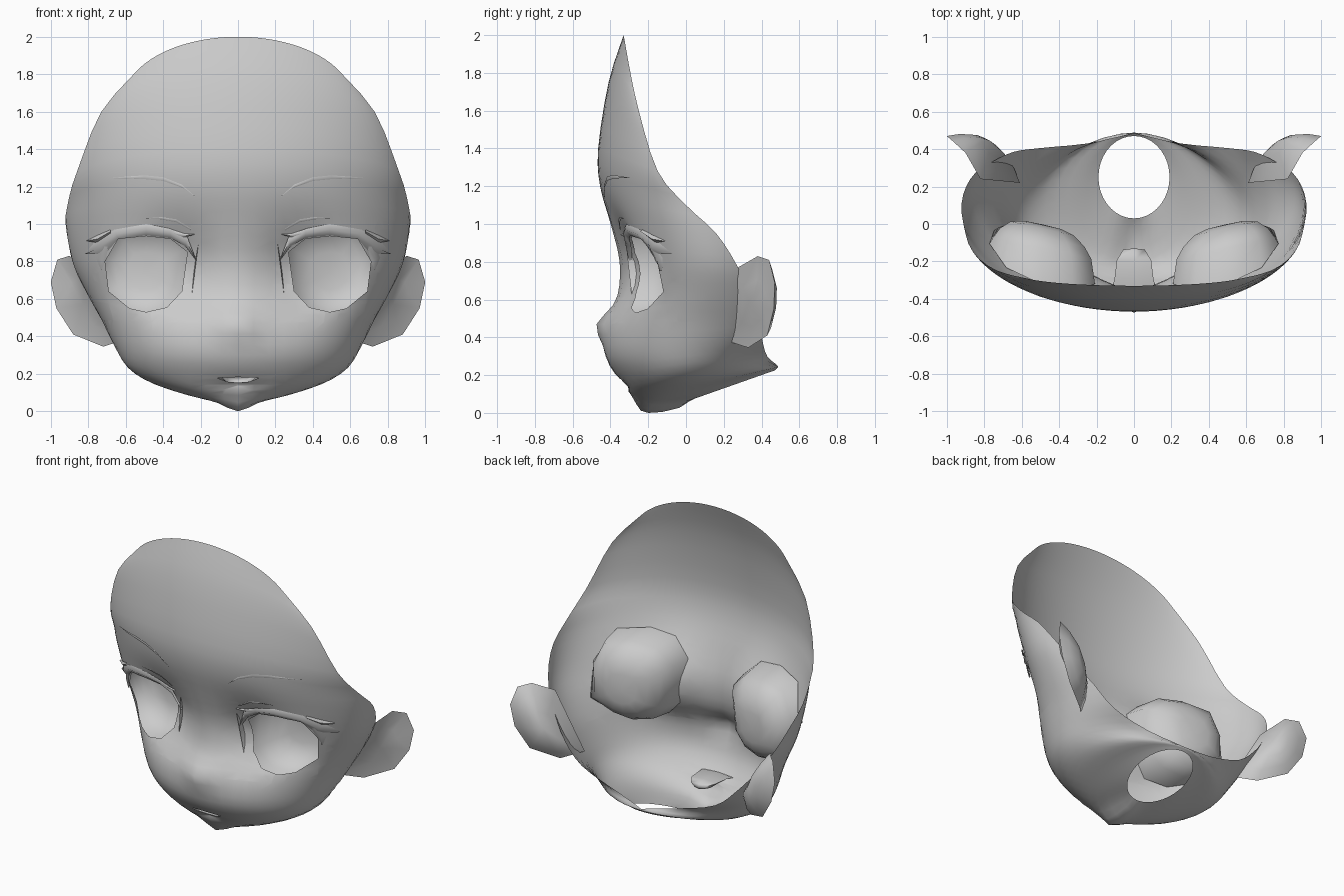
import bpy, bmesh, math
from mathutils import Vector
from mathutils.bvhtree import BVHTree

if "Cube" in bpy.data.objects:
    bpy.data.objects.remove(bpy.data.objects["Cube"])

GREY = (0.6, 0.6, 0.6, 1)
clay = bpy.data.materials.new("plain_grey")
clay.use_nodes = True
clay.diffuse_color = GREY
for node in clay.node_tree.nodes:
    if node.type == "BSDF_PRINCIPLED":
        node.inputs["Base Color"].default_value = GREY


def finish(name, bm, recalc=True):
    """Turn a bmesh into a named, smooth shaded object."""
    bmesh.ops.remove_doubles(bm, verts=bm.verts, dist=0.0005)
    if recalc:
        bmesh.ops.recalc_face_normals(bm, faces=bm.faces)
    mesh = bpy.data.meshes.new(name)
    bm.to_mesh(mesh)
    bm.free()
    obj = bpy.data.objects.new(name, mesh)
    bpy.context.collection.objects.link(obj)
    mesh.materials.append(clay)
    bpy.ops.object.select_all(action="DESELECT")
    obj.select_set(True)
    bpy.context.view_layer.objects.active = obj
    bpy.ops.object.shade_smooth_by_angle(angle=math.radians(75))


def loft(rows, closed=False):
    """Bridge equally long rows of points with quads."""
    bm = bmesh.new()
    grid = [[bm.verts.new(p) for p in row] for row in rows]
    count = len(rows[0])
    for a, b in zip(grid, grid[1:]):
        for j in range(count if closed else count - 1):
            k = (j + 1) % count
            bm.faces.new((a[j], b[j], b[k], a[k]))
    return bm


def catmull(p, t):
    a, b, c, d = p
    return b + 0.5 * t * (c - a + t * (2*a - 5*b + 4*c - d + t * (3*(b - c) + d - a)))


# Head contours from the crown to the neck hole:
# front height, front depth, half width, end depth, end height, sweep angle
CONTOURS = [
    (2.0, -.33, .61, -.3, 1.83, 60),
    (1.75, -.41, .805, -.25, 1.6, 65),
    (1.4, -.465, .915, -.15, 1.28, 70),
    (1.2, -.455, .925, 0, 1.1, 80),
    (1.0, -.4, .915, .16, .95, 95),
    (.8, -.355, .88, .27, .78, 105),
    (.62, -.365, .81, .33, .64, 110),
    (.47, -.425, .73, .385, .5, 118),
    (.3, -.425, .66, .405, .38, 130),
    (.17, -.35, .59, .43, .3, 155),
    (.09, -.285, .47, .485, .25, 180),
    (.045, -.2, .3, .48, .235, 180),
    (.07, .03, .19, .47, .225, 180),
]
COLUMNS, STEPS = 18, 3


def bump(x, z, cx, cz, rx, rz):
    return math.exp(-((x - cx) / rx) ** 2 - ((z - cz) / rz) ** 2)


def contour(params):
    zf, yf, width, ye, ze, sweep = params
    sweep = math.radians(min(sweep, 180))
    row = []
    for j in range(-COLUMNS, COLUMNS + 1):
        t = sweep * j / COLUMNS
        share = (1 - math.cos(t)) / (1 - math.cos(sweep))
        x, y, z = width * math.sin(t), yf + (ye - yf) * share, zf + (ze - zf) * share
        if y < 0:
            y -= .05 * bump(x, z, 0, .46, .08, .075)          # nose tip
            y += .09 * bump(abs(x), z, .32, .76, .18, .22)    # eye hollows
            y += .025 * bump(x, z, 0, .145, .13, .025)        # lip crease
            z -= .045 * bump(x, z, 0, .045, .08, .03)         # pointed chin
        row.append((x, y, z))
    return row


rows = []
last = len(CONTOURS) - 1
for i in range(last):
    near = [CONTOURS[max(0, min(last, i + k))] for k in (-1, 0, 1, 2)]
    for step in range(STEPS):
        rows.append(contour([catmull(p, step / STEPS) for p in zip(*near)]))
rows.append(contour(CONTOURS[last]))
head = loft(rows)
skin = BVHTree.FromBMesh(head)


def on_skin(x, z, lift=0.0):
    """Point on the front of the face, lifted towards the viewer."""
    hit = skin.ray_cast(Vector((x, -2, z)), Vector((0, 1, 0)))[0]
    return Vector((x, (hit.y if hit else -.1) - lift, z))


def cut_opening(bm, outline):
    """Cut a convex outline, given in x and z, out of the front skin."""
    xs, zs = zip(*outline)
    sides = [(Vector((a[0], 0, a[1])), Vector((b[1] - a[1], 0, a[0] - b[0])))
             for a, b in zip(outline, outline[1:] + outline[:1])]

    def nearby(f, pad):
        c = f.calc_center_median()
        return (c.y < .05 and min(xs) - pad < c.x < max(xs) + pad
                and min(zs) - pad < c.z < max(zs) + pad)

    for point, normal in sides:
        faces = [f for f in bm.faces if nearby(f, .07)]
        edges = {e for f in faces for e in f.edges}
        verts = {v for f in faces for v in f.verts}
        bmesh.ops.bisect_plane(bm, geom=faces + list(edges) + list(verts), dist=1e-5,
                               plane_co=point, plane_no=normal)
    inside = []
    for f in bm.faces:
        if nearby(f, 0):
            dots = [(f.calc_center_median() - p).dot(n) for p, n in sides]
            if min(dots) > -1e-6 or max(dots) < 1e-6:
                inside.append(f)
    bmesh.ops.delete(bm, geom=inside, context="FACES")


def mirrored(points, side):
    return [(side * x, z) for x, z in points]


EYE = [(.27, .85), (.36, .92), (.49, .935), (.64, .92), (.71, .8),
       (.69, .64), (.58, .55), (.49, .53), (.38, .555), (.3, .64)]
MOUTH = [(-.115, .178), (0, .182), (.115, .178), (.06, .158), (0, .153), (-.06, .158)]

for side in (1, -1):
    cut_opening(head, mirrored(EYE, side))
cut_opening(head, MOUTH)
finish("face_shell", head, recalc=False)

# Mouth pocket behind the lips
pocket = []
for scale, height, depth in ((1, 1, 0), (.9, 1.8, .25), (.8, 2, .7), (.5, 1.2, .97), (0, 0, 1)):
    pocket.append([(x * scale, on_skin(x, z).y * (1 - depth) - .13 * depth,
                    .168 + (z - .168) * height) for x, z in MOUTH])
finish("mouth_pocket", loft(pocket, closed=True))


def strip(name, lower, upper, lift, side):
    """Raised crescent between two curves on the face."""
    middle = [((a + c) / 2, (b + d) / 2) for (a, b), (c, d) in zip(lower, upper)]
    layers = [[on_skin(x, z, h) for x, z in mirrored(line, side)]
              for line, h in ((lower, .007), (middle, lift), (upper, .007))]
    finish(name, loft(layers))


LASH_LOW = [(.22, .8), (.28, .88), (.36, .925), (.49, .94), (.64, .92), (.71, .84), (.82, .84)]
LASH_TOP = [(.22, .8), (.27, .93), (.36, .975), (.49, 1.0), (.66, .97), (.76, .91), (.82, .84)]
BROW_LOW = [(.22, 1.14), (.3, 1.195), (.4, 1.23), (.5, 1.24), (.6, 1.243), (.69, 1.245)]
BROW_TOP = [(.22, 1.14), (.3, 1.21), (.4, 1.25), (.5, 1.26), (.6, 1.253), (.69, 1.245)]
FOLD_LOW = [(.25, .965), (.33, 1.01), (.41, 1.025), (.5, 1.03)]
FOLD_TOP = [(.25, .975), (.33, 1.025), (.41, 1.037), (.5, 1.03)]
SPIKES = {
    "upper_lash_tip": ([(.68, .95), (.75, .9), (.81, .91)], [(.68, .97), (.75, .94), (.81, .91)]),
    "lower_lash_tip": ([(.69, .88), (.71, .8), (.73, .75)], [(.73, .88), (.76, .82), (.73, .75)]),
    "inner_lash_tip": ([(.35, .93), (.29, .925), (.23, .945)], [(.35, .97), (.29, .95), (.23, .945)]),
}
# Ear outline from the front root, over the helix, to the lobe
EAR = [(.82, .24, .75), (.9, .38, .83), (.965, .44, .81), (1.0, .47, .69),
       (.97, .465, .55), (.88, .43, .41), (.72, .33, .345), (.61, .22, .38)]

for side, label in ((1, "left"), (-1, "right")):
    # Eye: a hollow bowl whose rim touches the skin around its opening
    bowl = []
    for r in (1, .93, .8, .6, .35, 0):
        ring = []
        for px, pz in EYE:
            x = .49 + (px - .49) * 1.28 * r
            z = .74 + (pz - .74) * (1.6 if pz > .74 else 1.25) * r
            base = on_skin(x, z, -.006).y
            if r < 1:
                base = max(base, -.24 + .22 * (x - .18))
            ring.append((side * x, base + .17 * (1 - r ** 4), z))
        bowl.append(ring)
    finish(label + "_eye", loft(bowl, closed=True))

    strip(label + "_lash", LASH_LOW, LASH_TOP, .025, side)
    strip(label + "_eyebrow", BROW_LOW, BROW_TOP, .009, side)
    strip(label + "_eyelid_fold", FOLD_LOW, FOLD_TOP, .009, side)
    for tip, (low, top) in SPIKES.items():
        strip(label + "_" + tip, low, top, .02, side)

    # Ear: a dished front and a bulging back sharing one outline
    outline = [Vector((side * x, y, z)) for x, y, z in EAR]
    dish = Vector((side * .83, .345, .57))
    back = Vector((side * .78, .43, .58))
    swell = Vector((side * -.02, .03, 0))
    layers = [[dish for p in outline], [p.lerp(dish, .5) + swell * .3 for p in outline],
              outline, [p.lerp(back, .25) + swell * .7 for p in outline],
              [p.lerp(back, .6) + swell for p in outline], [back + swell * .5 for p in outline]]
    finish(label + "_ear", loft(layers, closed=True))
